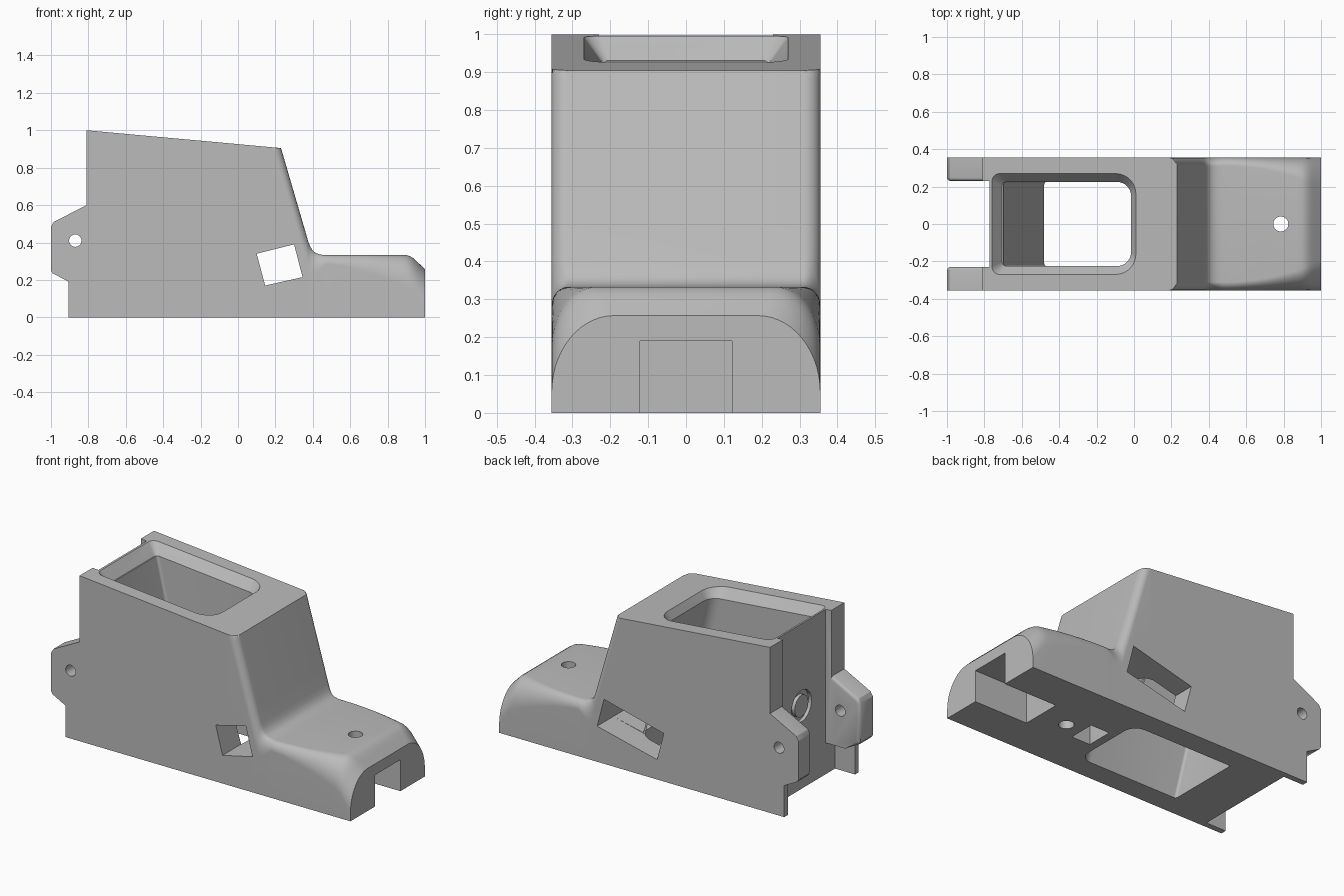
import bpy, bmesh, math

if "Cube" in bpy.data.objects:
    bpy.data.objects.remove(bpy.data.objects["Cube"], do_unlink=True)

HALF = 0.355          # half width of the body
SLOPE = 3.43          # steepness of the sloped front wall

grey = bpy.data.materials.new("plain grey")
grey.use_nodes = True
grey.diffuse_color = (0.5, 0.5, 0.5, 1)
grey.node_tree.nodes["Principled BSDF"].inputs["Base Color"].default_value = (0.5, 0.5, 0.5, 1)


def loft(name, rings):
    """Solid skinned through closed rings of equal length."""
    bm = bmesh.new()
    loops = [[bm.verts.new(p) for p in ring] for ring in rings]
    n = len(loops[0])
    for a, b in zip(loops, loops[1:]):
        for i in range(n):
            j = (i + 1) % n
            bm.faces.new((a[i], a[j], b[j], b[i]))
    bm.faces.new(loops[0])
    bm.faces.new(loops[-1])
    bmesh.ops.recalc_face_normals(bm, faces=bm.faces)
    mesh = bpy.data.meshes.new(name)
    bm.to_mesh(mesh)
    bm.free()
    mesh.materials.append(grey)
    obj = bpy.data.objects.new(name, mesh)
    bpy.context.collection.objects.link(obj)
    return obj


def side_prism(name, outline, y0, y1):
    return loft(name, [[(x, y, z) for x, z in outline] for y in (y0, y1)])


def box(name, x0, x1, y, z0, z1):
    return side_prism(name, [(x0, z0), (x1, z0), (x1, z1), (x0, z1)], -y, y)


def circle(cx, cy, r, n=32):
    return [(cx + r * math.cos(2 * math.pi * i / n), cy + r * math.sin(2 * math.pi * i / n))
            for i in range(n)]


def upright_hole(name, x, r, z0, z1):
    return loft(name, [[(a, b, z) for a, b in circle(x, 0, r)] for z in (z0, z1)])


def rounded_rect(x0, x1, y, r_back, r_front, n=8):
    pts = []
    for cx, cy, r, start in ((x1 - r_front, y - r_front, r_front, 0),
                             (x0 + r_back, y - r_back, r_back, 90),
                             (x0 + r_back, r_back - y, r_back, 180),
                             (x1 - r_front, r_front - y, r_front, 270)):
        for i in range(n + 1):
            a = math.radians(start + 90 * i / n)
            pts.append((cx + r * math.cos(a), cy + r * math.sin(a)))
    return pts


def boolean(target, tool, operation="DIFFERENCE"):
    bpy.context.view_layer.objects.active = target
    mod = target.modifiers.new("cut", "BOOLEAN")
    mod.operation = operation
    mod.solver = "EXACT"
    mod.object = tool
    bpy.ops.object.modifier_apply(modifier=mod.name)
    bpy.data.objects.remove(tool, do_unlink=True)


def roof(x):
    return 0.905 + (0.23 - x) * 0.0913


# Height of the sloped wall, its foot fillet, the deck and the nose chamfer
CURVE = [(0.375, 0.408), (0.385, 0.380), (0.40, 0.356), (0.42, 0.342), (0.445, 0.335),
         (0.47, 0.333), (0.9, 0.333), (0.92, 0.327), (0.94, 0.314), (1.0, 0.257)]


def crest(x):
    if x <= 0.375:
        return 0.905 - (x - 0.23) * SLOPE
    for (xa, za), (xb, zb) in zip(CURVE, CURVE[1:]):
        if x <= xb + 1e-6:
            return za + (zb - za) * (x - xa) / (xb - xa)


def section(x, n=14):
    """Cross-section with elliptical shoulders, trimmed by the roof plane."""
    z = crest(x)
    if x < 0.375:
        ry, rz = 0.045, 0.15
    elif x < 0.47:
        ry, rz = 0.045, 0.15 - 0.10 * (x - 0.375) / 0.095
    else:
        t = (x - 0.47) / 0.53
        ry, rz = 0.045 + 0.12 * t ** 2.2, 0.05 + 0.155 * t ** 1.5
    arc = [(HALF - ry + ry * math.cos(a), z - rz + rz * math.sin(a))
           for a in (math.pi / 2 * i / n for i in range(n + 1))]
    half = [(HALF, 0)] + arc
    ring = half + [(-y, h) for y, h in reversed(half)]
    return [(x, y, min(h, roof(x))) for y, h in ring]


# Main body
stations = [-0.81, 0.17] + [0.18 + 0.005 * i for i in range(15)] + [0.3, 0.35]
stations += [x for x, z in CURVE[:6]] + [0.5 + 0.025 * i for i in range(16)]
stations += [x for x, z in CURVE[6:]] + [0.96, 0.98]
body = loft("body", [section(x) for x in sorted(set(round(s, 4) for s in stations))])

# Rear channel between the side rails
boolean(body, box("rear_channel", -1.2, -0.772, 0.23, -0.1, 1.2))

# Mounting ears
ear_outline = [(-0.78, 0), (-0.905, 0), (-0.905, 0.19), (-0.99, 0.235), (-1, 0.25),
               (-1, 0.485), (-0.985, 0.51), (-0.81, 0.6), (-0.78, 0.6)]
for side in (1, -1):
    ear = side_prism("ear", ear_outline, side * 0.23, side * HALF)
    bm = bmesh.new()
    bm.from_mesh(ear.data)
    inner = [e for e in bm.edges
             if all(abs(v.co.y) < 0.24 and v.co.x < -0.8 and v.co.z > 0.15 for v in e.verts)]
    bmesh.ops.bevel(bm, geom=inner, offset=0.018, segments=3, affect="EDGES", profile=0.5)
    bm.to_mesh(ear.data)
    bm.free()
    boolean(body, ear, "UNION")

# Lower pocket leaving thin flanges, and the cross pin hole
boolean(body, box("flange_pocket", -1.2, -0.772, 0.32, -0.1, 0.19))
boolean(body, side_prism("pin_hole", circle(-0.87, 0.41, 0.033), -0.5, 0.5))

# Slanted well with a flared mouth
well = rounded_rect(-0.48, 0.19, 0.225, 0.015, 0.075)
boolean(body, loft("well", [[(x - 0.235 * z, y, z) for x, y in well] for z in (-0.1, 1.1)]))
low = rounded_rect(-0.705, -0.02, 0.224, 0.02, 0.075)
high = rounded_rect(-0.778, 0.02, 0.285, 0.05, 0.12)
boolean(body, loft("mouth", [[(x, y, roof(x) - 0.06) for x, y in low],
                             [(x, y, roof(x) + 0.02) for x, y in high]]))

# Tilted catch slot: narrow all the way through, wide on the back side
boolean(body, side_prism("catch_slot", [(0.10, 0.34), (0.30, 0.39), (0.345, 0.215),
                                        (0.145, 0.17)], -0.5, 0.5))
boolean(body, side_prism("catch_pocket", [(-0.10, 0.29), (0.30, 0.39), (0.345, 0.215),
                                          (-0.055, 0.12)], 0.2, 0.5))

# Underside notch and openings
boolean(body, box("nose_notch", 0.645, 1.2, 0.122, -0.1, 0.19))
boolean(body, upright_hole("deck_hole", 0.785, 0.04, 0.1, 0.5))
boolean(body, upright_hole("base_hole", 0.47, 0.042, -0.1, 0.2))
boolean(body, box("base_slot", 0.24, 0.365, 0.08, -0.1, 0.25))

# Shallow ring groove on the rear wall
groove = [loft("groove", [[(x, y, z) for y, z in circle(0, 0.5, r)] for x in (-0.8, x1)])
          for r, x1 in ((0.095, -0.752), (0.065, -0.74))]
boolean(groove[0], groove[1])
boolean(body, groove[0])

# Smooth shading with crisp edges
bpy.ops.object.select_all(action="DESELECT")
body.select_set(True)
bpy.context.view_layer.objects.active = body
bpy.ops.object.shade_smooth_by_angle(angle=math.radians(30))
